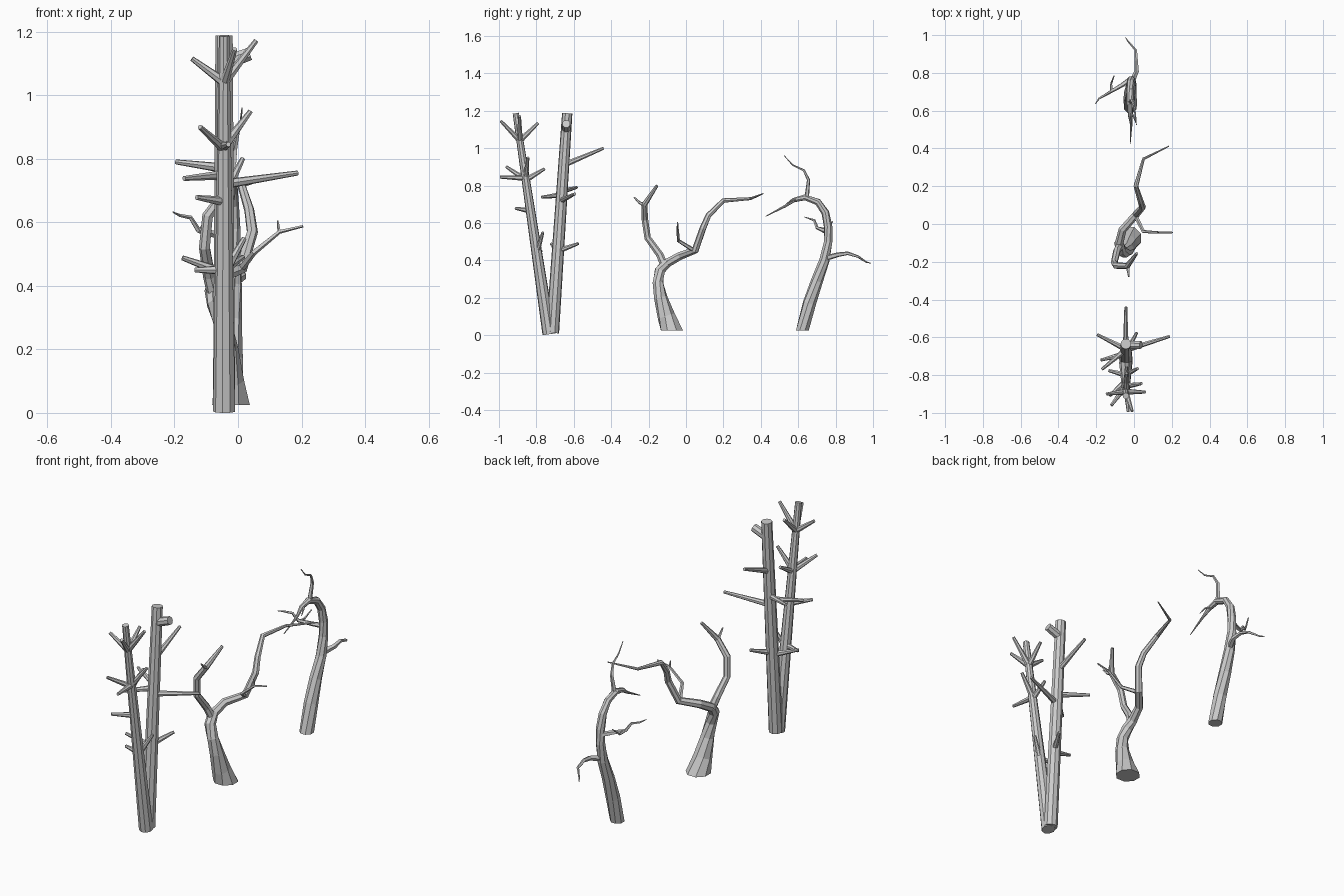
import bpy, bmesh, math
from mathutils import Vector


def tube(bm, pts, radii, sides, twist=0.0, flat_base=False):
    """Sweep a tapered, optionally twisted ring along a path and cap both ends."""
    pts = [Vector(p) for p in pts]
    n = len(pts)
    side = None
    rings = []
    for i, p in enumerate(pts):
        a = (p - pts[i - 1]).normalized() if i > 0 else None
        b = (pts[i + 1] - p).normalized() if i < n - 1 else None
        t = ((a or b) + (b or a)).normalized()
        if i == 0 and flat_base:
            t = Vector((0, 0, 1))
        if side is None:
            side = Vector((1, 0, 0)) if abs(t.x) < 0.8 else Vector((0, 1, 0))
        side = (side - t * side.dot(t)).normalized()
        other = t.cross(side)
        if isinstance(radii, tuple):
            r = radii[0] + (radii[1] - radii[0]) * i / (n - 1)
        else:
            r = radii[i]
        ring = []
        for k in range(sides):
            ang = 2 * math.pi * (k + 0.5) / sides + twist * i
            ring.append(bm.verts.new(p + r * (side * math.cos(ang) + other * math.sin(ang))))
        rings.append(ring)
    for lo, hi in zip(rings, rings[1:]):
        for k in range(sides):
            m = (k + 1) % sides
            bm.faces.new((lo[k], lo[m], hi[m], hi[k]))
    bm.faces.new(rings[0][::-1])
    bm.faces.new(rings[-1])


def make(name, tubes):
    bm = bmesh.new()
    for args in tubes:
        tube(bm, *args)
    me = bpy.data.meshes.new(name)
    bm.to_mesh(me)
    bm.free()
    ob = bpy.data.objects.new(name, me)
    bpy.context.collection.objects.link(ob)
    return ob


# Split straight tree: two leaning poles with stub branches (base height, tip)
def pole(name, base, top, radii, stubs):
    make(name + "_trunk", [([base, top], radii, 9)])
    b, t = Vector(base), Vector(top)
    tubes = []
    for z, tip in stubs:
        root = b.lerp(t, (z - b.z) / (t.z - b.z))
        tubes.append(([root, tip], (0.016, 0.008), 7))
    make(name + "_branches", tubes)


pole("front_pole", (-.043, -.732, .005), (-.043, -.91, 1.187), (.036, .017), [
    (1.04, (-.01, -.99, 1.145)), (1.04, (.058, -.89, 1.172)),
    (1.04, (-.145, -.9, 1.115)), (1.04, (-.04, -.79, 1.135)),
    (.84, (.04, -.845, .95)), (.83, (-.12, -.96, .9)),
    (.84, (-.03, -.995, .845)), (.83, (-.04, -.755, .89)),
    (.665, (-.13, -.91, .678)),
    (.45, (-.135, -.775, .45)), (.44, (.02, -.765, .55))])
pole("rear_pole", (-.043, -.714, .012), (-.043, -.635, 1.187), (.036, .028), [
    (.91, (-.043, -.44, 1.0)),
    (.77, (-.195, -.585, .79)), (.72, (.188, -.595, .755)),
    (.75, (-.17, -.77, .738)),
    (.45, (.015, -.575, .49)), (.44, (-.175, -.72, .488))])
make("rear_pole_stub", [([(-.043, -.64, 1.1), (.037, -.64, 1.13)], (.024, .022), 8)])

# Forked twisted tree
make("forked_trunk", [(
    [(-.022, -.075, .025), (-.028, -.105, .1), (-.035, -.135, .2),
     (-.048, -.15, .28), (-.07, -.14, .345), (-.08, -.1, .39)],
    [.064, .048, .036, .03, .029, .026], 8, .25, True)])
make("forked_limbs", [
    ([(-.075, -.115, .37), (-.09, -.14, .43), (-.105, -.205, .52), (-.095, -.22, .62),
      (-.035, -.222, .7), (.015, -.155, .8)], [.022, .02, .018, .018, .016, .008], 7),
    ([(-.08, -.11, .38), (-.06, -.03, .425), (.01, .05, .455), (.045, .09, .57),
      (.035, .12, .64), (.01, .2, .72), (.05, .345, .73), (.185, .412, .757)],
     [.024, .022, .02, .018, .016, .013, .008, .003], 7)])
make("forked_twigs", [
    ([(-.035, -.222, .695), (-.03, -.25, .71), (-.028, -.278, .738)], (.011, .004), 5),
    ([(.01, .04, .455), (.05, -.04, .505), (.13, -.045, .57), (.205, -.045, .588)],
     (.012, .004), 5),
    ([(.13, -.045, .57), (.125, -.045, .605)], (.006, .003), 5)])

# Hooked tree bending over towards the front
make("hooked_trunk", [(
    [(-.02, .622, .025), (-.02, .66, .17), (-.02, .7, .29), (-.015, .74, .4),
     (-.015, .76, .5), (-.015, .76, .58), (-.018, .745, .655), (-.02, .705, .712),
     (-.02, .635, .737), (-.02, .575, .722), (-.015, .53, .69), (-.02, .425, .635)],
    [.037, .036, .032, .028, .024, .023, .021, .019, .017, .012, .007, .002], 8, .2, True)])
make("hooked_twigs", [
    ([(-.02, .645, .73), (-.01, .655, .83), (.0, .63, .882), (.008, .57, .91),
      (.013, .525, .96)], [.013, .009, .006, .004, .002], 5),
    ([(-.015, .74, .41), (.015, .81, .43), (.012, .865, .438), (.01, .92, .42),
      (-.03, .965, .39), (-.045, .988, .385)], [.016, .013, .01, .007, .004, .002], 5),
    ([(-.02, .765, .55), (-.065, .735, .56), (-.125, .7, .575), (-.15, .685, .615),
      (-.185, .665, .622), (-.205, .635, .632)], [.015, .012, .009, .007, .005, .002], 5),
    ([(-.12, .703, .572), (-.12, .745, .57), (-.105, .785, .608)], (.008, .003), 5),
    ([(-.02, .6, .725), (.0, .565, .72), (.01, .535, .7)], (.007, .002), 5)])
